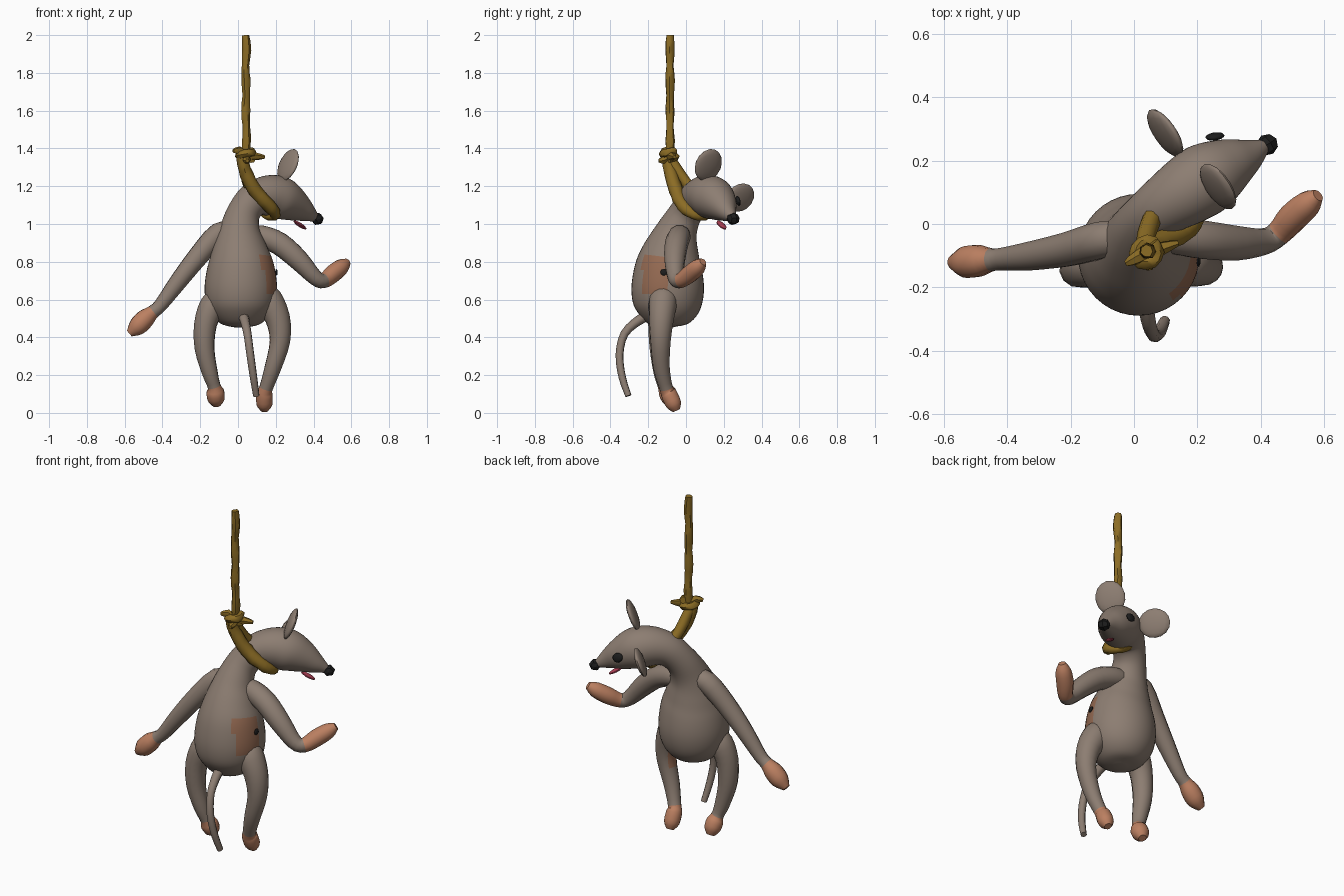
import bpy, bmesh, math, random
from mathutils import Vector, Matrix

random.seed(4)


def material(name, rgb):
    m = bpy.data.materials.new(name)
    m.diffuse_color = (*rgb, 1)
    return m


FUR = material("grey brown fur", (0.265, 0.207, 0.168))
SKIN = material("orange skin", (0.50, 0.215, 0.12))
PATCH = material("patch brown", (0.30, 0.145, 0.085))
ROPE = material("rope gold", (0.26, 0.15, 0.018))
BLACK = material("black", (0.012, 0.012, 0.012))
PINK = material("tongue pink", (0.42, 0.05, 0.09))


def finish(bm, name, mats, smooth=True, angle=50):
    bmesh.ops.recalc_face_normals(bm, faces=bm.faces)
    me = bpy.data.meshes.new(name)
    bm.to_mesh(me)
    bm.free()
    for m in mats:
        me.materials.append(m)
    ob = bpy.data.objects.new(name, me)
    bpy.context.collection.objects.link(ob)
    if smooth:
        for o in bpy.context.selected_objects:
            o.select_set(False)
        ob.select_set(True)
        bpy.context.view_layer.objects.active = ob
        bpy.ops.object.shade_smooth_by_angle(angle=math.radians(angle))
    return ob


def spline(pts, steps):
    """Catmull-Rom through (x, y, z, radius) points."""
    p = [Vector(q) for q in pts]
    out = []
    for i in range(len(p) - 1):
        a, b, c, d = p[max(i - 1, 0)], p[i], p[i + 1], p[min(i + 2, len(p) - 1)]
        for k in range(steps):
            t = k / steps
            q = (2 * b + (c - a) * t + (2 * a - 5 * b + 4 * c - d) * t ** 2
                 + (3 * b - a - 3 * c + d) * t ** 3) / 2
            out.append(q)
    return out + [p[-1]]


def tube(name, pts, mats, sides=12, steps=3, split=None, rule=None, jitter=0, smooth=True):
    """Round sweep; faces past key point `split`, or matching `rule`, take material 1+."""
    path = spline(pts, steps)
    bm = bmesh.new()
    rings, u = [], None
    for i, q in enumerate(path):
        a, b = path[max(i - 1, 0)], path[min(i + 1, len(path) - 1)]
        t = (b.xyz - a.xyz).normalized()
        u = t.orthogonal() if u is None else u - t * u.dot(t)
        u.normalize()
        v = t.cross(u)
        ring = []
        for k in range(sides):
            w = 2 * math.pi * k / sides
            r = max(q.w, 0.004) * (1 + random.uniform(-jitter, jitter))
            ring.append(bm.verts.new(q.xyz + (u * math.cos(w) + v * math.sin(w)) * r))
        rings.append(ring)
    for i in range(len(rings) - 1):
        for k in range(sides):
            n = (k + 1) % sides
            f = bm.faces.new((rings[i][k], rings[i][n], rings[i + 1][n], rings[i + 1][k]))
            if split is not None and i >= split * steps:
                f.material_index = 1
            if rule:
                f.material_index = rule(f.calc_center_median()) or f.material_index
    bm.faces.new(rings[0][::-1])
    e = bm.faces.new(rings[-1])
    e.material_index = 1 if split is not None else 0
    return finish(bm, name, mats, smooth)


def ellipsoid(name, loc, axes, size, mat, seg=16, smooth=True):
    """Sphere scaled along a frame made from main and helper directions."""
    x = Vector(axes[0]).normalized()
    z = x.cross(Vector(axes[1])).normalized()
    y = z.cross(x)
    rot = Matrix((x, y, z)).transposed().to_4x4()
    bm = bmesh.new()
    bmesh.ops.create_uvsphere(bm, u_segments=seg, v_segments=max(seg // 2, 4), radius=1,
                              matrix=Matrix.Translation(loc) @ rot @ Matrix.Diagonal((*size, 1)))
    return finish(bm, name, [mat], smooth)


# body, neck and head in one sweep, with a patch on the hip side
def body_rule(c):
    return 1 if c.x > 0.08 and -0.23 < c.y < -0.10 and 0.63 < c.z < 0.83 else 0


tube("body_and_head", [
    (0.015, -0.10, 0.452, 0.03), (0.015, -0.10, 0.475, 0.11), (0.015, -0.097, 0.55, 0.172),
    (0.015, -0.097, 0.65, 0.192), (0.015, -0.092, 0.77, 0.178), (0.01, -0.075, 0.87, 0.146),
    (0.01, -0.045, 0.97, 0.108), (0.03, 0.0, 1.06, 0.088), (0.085, 0.05, 1.13, 0.092),
    (0.16, 0.10, 1.15, 0.108), (0.23, 0.145, 1.135, 0.113), (0.30, 0.185, 1.10, 0.088),
    (0.36, 0.215, 1.065, 0.055), (0.41, 0.245, 1.033, 0.022)],
    [FUR, PATCH], sides=40, steps=5, rule=body_rule)

# dark button at the edge of the patch
ellipsoid("patch_button", (0.204, -0.118, 0.745), ((1, -0.1, 0.08), (0, 0, 1)),
          (0.006, 0.018, 0.018), BLACK, 10)

# arms with skin-coloured hands
tube("arm_left", [
    (0.04, -0.03, 0.94, 0.05), (0.12, -0.035, 0.935, 0.06), (0.22, -0.05, 0.895, 0.062),
    (0.32, -0.06, 0.81, 0.056), (0.41, -0.055, 0.715, 0.042), (0.455, -0.03, 0.70, 0.04),
    (0.50, 0.02, 0.735, 0.047), (0.55, 0.065, 0.775, 0.042), (0.58, 0.09, 0.80, 0.02)],
    [FUR, SKIN], split=5)
tube("arm_right", [
    (-0.02, -0.04, 0.96, 0.05), (-0.10, -0.05, 0.95, 0.06), (-0.21, -0.08, 0.83, 0.055),
    (-0.32, -0.10, 0.69, 0.047), (-0.41, -0.11, 0.57, 0.037), (-0.45, -0.113, 0.535, 0.037),
    (-0.49, -0.116, 0.50, 0.051), (-0.535, -0.12, 0.455, 0.049), (-0.575, -0.12, 0.42, 0.02)],
    [FUR, SKIN], split=5)

# legs with skin-coloured feet, one with a small inner patch
tube("leg_left", [
    (0.13, -0.11, 0.65, 0.05), (0.16, -0.12, 0.60, 0.075), (0.21, -0.13, 0.50, 0.066),
    (0.222, -0.135, 0.38, 0.054), (0.185, -0.13, 0.24, 0.044), (0.148, -0.105, 0.13, 0.036),
    (0.14, -0.09, 0.10, 0.043), (0.14, -0.065, 0.045, 0.042), (0.14, -0.05, 0.012, 0.02)],
    [FUR, SKIN, PATCH], split=5, sides=16,
    rule=lambda c: 2 if 0.34 < c.z < 0.46 and c.x < 0.19 and c.y > -0.15 else 0)
tube("leg_right", [
    (-0.10, -0.12, 0.62, 0.05), (-0.135, -0.13, 0.57, 0.068), (-0.172, -0.14, 0.47, 0.061),
    (-0.177, -0.14, 0.34, 0.053), (-0.148, -0.13, 0.21, 0.042), (-0.126, -0.115, 0.14, 0.035),
    (-0.12, -0.10, 0.11, 0.048), (-0.116, -0.08, 0.07, 0.045), (-0.114, -0.065, 0.04, 0.022)],
    [FUR, SKIN], split=5)

# tail
tube("tail", [
    (0.025, -0.19, 0.52, 0.03), (0.035, -0.25, 0.49, 0.026), (0.05, -0.325, 0.42, 0.022),
    (0.065, -0.352, 0.31, 0.021), (0.082, -0.338, 0.19, 0.02), (0.097, -0.305, 0.09, 0.017)],
    [FUR], sides=8)

# ears: flat discs facing along the snout
ahead = (0.77, 0.52, -0.37)
ellipsoid("ear_left", (0.265, 0.118, 1.312), (ahead, (0.38, 0.10, 0.92)), (0.022, 0.092, 0.083), FUR)
ellipsoid("ear_right", (0.098, 0.287, 1.14), (ahead, (-0.45, 0.88, -0.1)), (0.022, 0.088, 0.08), FUR)

# eyes, nose and tongue
for side, loc, out in (("left", (0.309, 0.163, 1.182), (0.35, -0.15, 0.9)),
                       ("right", (0.255, 0.276, 1.122), (-0.1, 0.95, 0.2))):
    ellipsoid("eye_" + side, loc, (out, ahead), (0.012, 0.032, 0.026), BLACK, 12)
ellipsoid("nose", (0.42, 0.25, 1.027), (ahead, (0, 0, 1)), (0.035, 0.034, 0.034), BLACK, 6, False)
ellipsoid("tongue", (0.328, 0.188, 0.995), ((0.72, 0.45, -0.5), (-0.5, 0.8, 0)),
          (0.045, 0.022, 0.01), PINK, 10)

# rope: hanging length, loop round the neck, and knot with loose ends
tube("rope_line", [(0.042 + random.uniform(-0.003, 0.003), -0.085, 1.36 + 0.08 * i,
                    0.02 + 0.005 * (i % 2)) for i in range(9)],
     [ROPE], sides=7, steps=2, jitter=0.08)
tube("rope_loop", [
    (0.02, -0.10, 1.37, 0.03), (0.035, -0.085, 1.29, 0.034), (0.075, -0.06, 1.20, 0.037),
    (0.13, -0.035, 1.13, 0.037), (0.185, 0.005, 1.075, 0.033), (0.195, 0.06, 1.042, 0.025),
    (0.15, 0.11, 1.05, 0.024), (0.09, 0.09, 1.12, 0.026), (0.05, 0.0, 1.22, 0.03),
    (0.03, -0.08, 1.34, 0.028)], [ROPE], sides=8, steps=3, jitter=0.07)
tube("rope_knot_wrap", [
    (0.04 + 0.034 * math.cos(a * math.pi / 3), -0.09 + 0.034 * math.sin(a * math.pi / 3),
     1.345 + 0.006 * a, 0.022) for a in range(8)], [ROPE], sides=7, steps=2, jitter=0.12)
for i, (x, y, z) in enumerate(((0.14, -0.06, 1.355), (-0.025, -0.125, 1.385), (0.05, -0.145, 1.335))):
    tube(f"rope_end_{i}", [(0.04, -0.09, 1.36, 0.022), ((0.04 + x) / 2, (y - 0.09) / 2, z + 0.004, 0.022),
                           (x, y, z, 0.01)], [ROPE], sides=6, steps=2, jitter=0.1)
